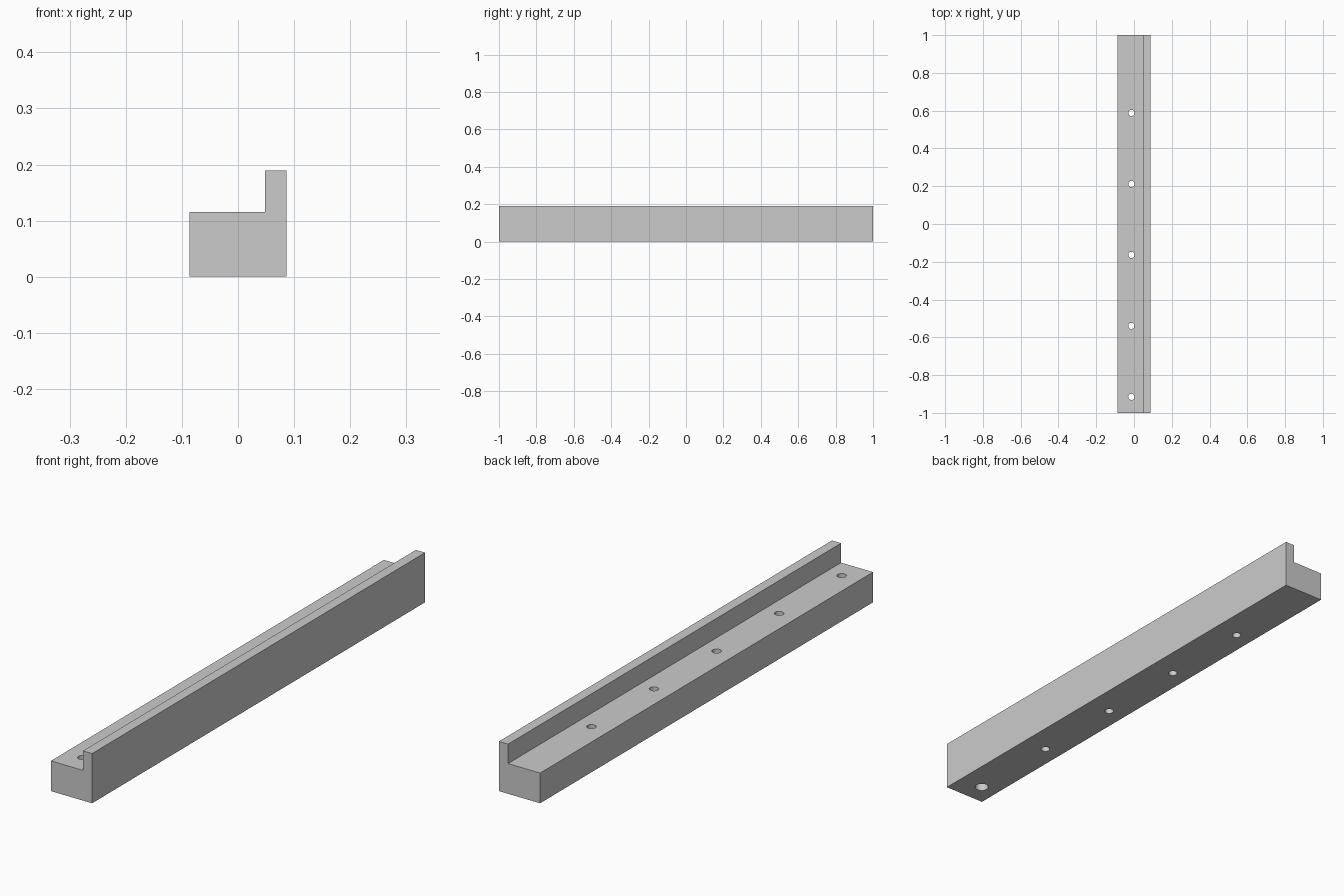
import bpy
import bmesh
from math import radians

cube = bpy.data.objects.get("Cube")
if cube:
    bpy.data.objects.remove(cube, do_unlink=True)

HALF_LENGTH = 1.0
HOLE_X = -0.014
FIRST_HOLE_Y, HOLE_STEP, HOLE_COUNT = -0.915, 0.3757, 5
HOLE_RADIUS, BORE_RADIUS, BORE_DEPTH = 0.0165, 0.025, 0.07
BASE_TOP = 0.115

grey = bpy.data.materials.new("light grey")
grey.use_nodes = True
colour = (0.6, 0.6, 0.6, 1)
grey.diffuse_color = colour
grey.node_tree.nodes["Principled BSDF"].inputs["Base Color"].default_value = colour


def add_object(name, bm):
    bmesh.ops.recalc_face_normals(bm, faces=bm.faces)
    mesh = bpy.data.meshes.new(name)
    bm.to_mesh(mesh)
    bm.free()
    mesh.materials.append(grey)
    obj = bpy.data.objects.new(name, mesh)
    bpy.context.collection.objects.link(obj)
    return obj


def drill(target, y, radius, bottom, top):
    """Cut a vertical round hole through the target."""
    bpy.ops.mesh.primitive_cylinder_add(
        vertices=32, radius=radius, depth=top - bottom,
        location=(HOLE_X, y, (top + bottom) / 2))
    cutter = bpy.context.object
    cutter.name = "hole_cutter"
    cutter.hide_render = True
    cutter.data.materials.append(grey)
    bpy.context.view_layer.objects.active = target
    cut = target.modifiers.new("hole", "BOOLEAN")
    cut.operation = "DIFFERENCE"
    cut.solver = "EXACT"
    cut.object = cutter
    bpy.ops.object.modifier_apply(modifier=cut.name)
    bpy.data.objects.remove(cutter, do_unlink=True)


# Rail: L-shaped profile extruded along its length
profile = [(-0.0865, 0), (0.0865, 0), (0.0865, 0.189),
           (0.048, 0.189), (0.048, BASE_TOP), (-0.0865, BASE_TOP)]
bm = bmesh.new()
end = bm.faces.new([bm.verts.new((x, -HALF_LENGTH, z)) for x, z in profile])
extruded = bmesh.ops.extrude_face_region(bm, geom=[end], use_keep_orig=True)
moved = [v for v in extruded["geom"] if isinstance(v, bmesh.types.BMVert)]
bmesh.ops.translate(bm, verts=moved, vec=(0, 2 * HALF_LENGTH, 0))
rail = add_object("rail", bm)

# Row of through holes
for i in range(HOLE_COUNT):
    drill(rail, FIRST_HOLE_Y + i * HOLE_STEP, HOLE_RADIUS, -0.05, BASE_TOP + 0.05)

# Wider counterbore under the front hole
drill(rail, FIRST_HOLE_Y, BORE_RADIUS, -0.05, BORE_DEPTH)

bpy.ops.object.select_all(action="DESELECT")
rail.select_set(True)
bpy.context.view_layer.objects.active = rail
bpy.ops.object.shade_smooth_by_angle(angle=radians(30))
